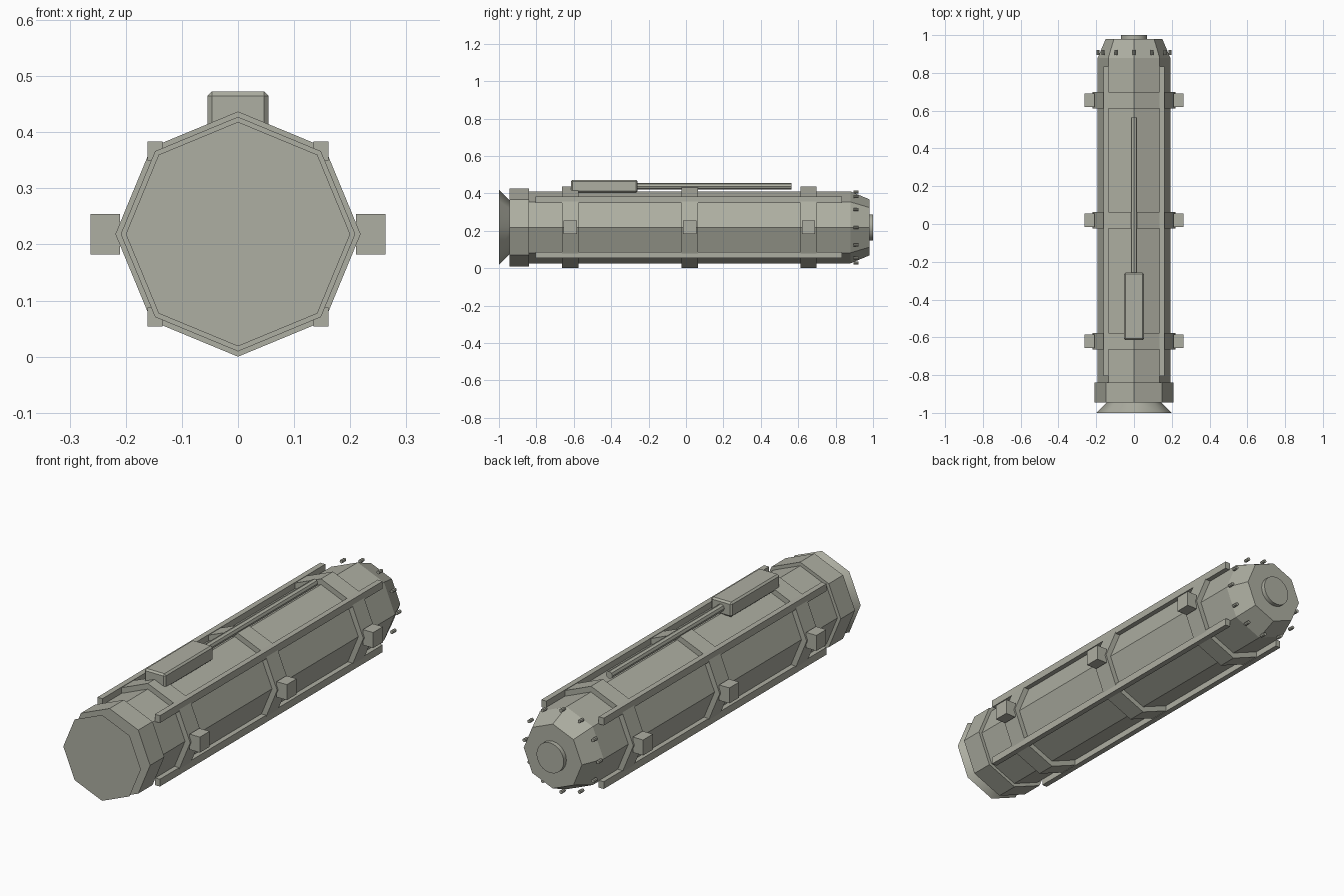
import bpy, bmesh, math

if "Cube" in bpy.data.objects:
    bpy.data.objects.remove(bpy.data.objects["Cube"])

CZ = 0.2185  # height of the tube axis

# Olive grey paint
PAINT = bpy.data.materials.new("olive_grey")
PAINT.diffuse_color = (0.42, 0.425, 0.36, 1)
PAINT.use_nodes = True
PAINT.node_tree.nodes["Principled BSDF"].inputs["Base Color"].default_value = PAINT.diffuse_color


def lathe(name, profile, sides=8, x=0.0, z=CZ, smooth=None):
    """Solid along y with a polygon section; profile is a list of (y, radius)."""
    bm = bmesh.new()
    rings = []
    for y, r in profile:
        angles = [2 * math.pi * i / sides for i in range(sides)]
        rings.append([bm.verts.new((x + r * math.cos(a), y, z + r * math.sin(a))) for a in angles])
    for a, b in zip(rings, rings[1:]):
        for i in range(sides):
            j = (i + 1) % sides
            bm.faces.new((a[i], a[j], b[j], b[i]))
    bm.faces.new(rings[0])
    bm.faces.new(rings[-1])
    return finish(name, bm, smooth)


def box(name, lo, hi, bevel=0.0):
    """Box between two corners, with an optional chamfer."""
    bm = bmesh.new()
    bmesh.ops.create_cube(bm, size=1)
    for v in bm.verts:
        v.co = [l + (c + 0.5) * (h - l) for c, l, h in zip(v.co, lo, hi)]
    if bevel:
        bmesh.ops.bevel(bm, geom=bm.edges[:], offset=bevel, segments=1, affect='EDGES')
    return finish(name, bm)


def finish(name, bm, smooth=None):
    bmesh.ops.recalc_face_normals(bm, faces=bm.faces[:])
    mesh = bpy.data.meshes.new(name)
    bm.to_mesh(mesh)
    bm.free()
    mesh.materials.append(PAINT)
    ob = bpy.data.objects.new(name, mesh)
    bpy.context.collection.objects.link(ob)
    if smooth:
        bpy.ops.object.select_all(action='DESELECT')
        ob.select_set(True)
        bpy.context.view_layer.objects.active = ob
        bpy.ops.object.shade_smooth_by_angle(angle=math.radians(smooth))
    return ob


# Octagonal hull with tapered rear end
lathe("hull", [(-0.85, 0.192), (0.88, 0.192)])
lathe("rear_taper", [(0.88, 0.192), (0.98, 0.15)])
lathe("rear_cap", [(0.97, 0.07), (1.0, 0.07)], sides=24, smooth=30)

# Front collar and flared nozzle
lathe("front_collar", [(-0.945, 0.209), (-0.84, 0.209)])
lathe("front_flare", [(-1.0, 0.2), (-0.94, 0.14)], smooth=46)

# Reinforcing bands, each with a lug on both sides
for y in (-0.62, 0.02, 0.655):
    lathe("band", [(y - 0.044, 0.2185), (y + 0.044, 0.2185)])
    for s in (-1, 1):
        cx = s * 0.2365
        box("side_lug", (cx - 0.0265, y - 0.036, 0.182), (cx + 0.0265, y + 0.036, 0.254))

# Four long corner rails
for sx in (-1, 1):
    for sz in (-1, 1):
        cx, cz = sx * 0.148, CZ + sz * 0.148
        box("rail", (cx - 0.013, -0.805, cz - 0.017), (cx + 0.013, 0.835, cz + 0.017))

# Equipment housing and conduit along the top
box("top_housing", (-0.054, -0.615, 0.404), (0.054, -0.258, 0.473), bevel=0.008)
lathe("top_conduit", [(-0.27, 0.017), (0.565, 0.017)], z=0.438)

# Ring of small pegs round the rear taper
for i in range(12):
    a = 2 * math.pi * i / 12
    lathe("rear_peg", [(0.895, 0.008), (0.921, 0.008)],
          x=0.19 * math.cos(a), z=CZ + 0.19 * math.sin(a))
